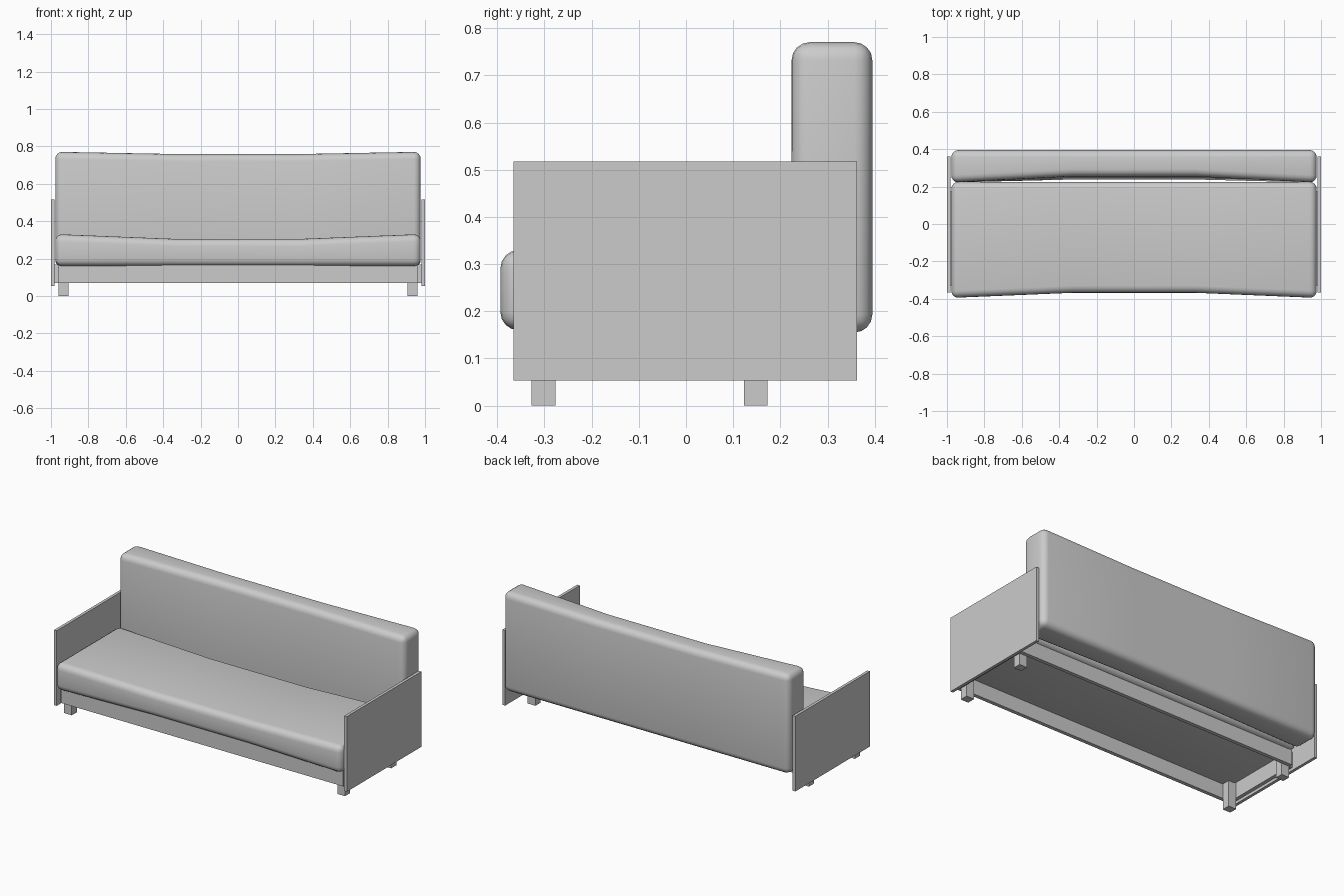
import bpy, bmesh, math

if "Cube" in bpy.data.objects:
    bpy.data.objects.remove(bpy.data.objects["Cube"])


def make_object(name, bm):
    mesh = bpy.data.meshes.new(name)
    bm.to_mesh(mesh)
    bm.free()
    obj = bpy.data.objects.new(name, mesh)
    bpy.context.collection.objects.link(obj)
    return obj


def box_mesh(lo, hi):
    bm = bmesh.new()
    bmesh.ops.create_cube(bm, size=1)
    for v in bm.verts:
        for i in range(3):
            v.co[i] = (lo[i] + hi[i]) / 2 + v.co[i] * (hi[i] - lo[i])
    return bm


def box(name, lo, hi):
    return make_object(name, box_mesh(lo, hi))


def cushion(name, lo, hi, sag):
    """Rounded box in three lengthwise sections; sag moves the middle section."""
    bm = box_mesh(lo, hi)
    mid_y, mid_z = (lo[1] + hi[1]) / 2, (lo[2] + hi[2]) / 2
    for x in (-0.33, 0.33):
        bmesh.ops.bisect_plane(bm, geom=bm.verts[:] + bm.edges[:] + bm.faces[:],
                               plane_co=(x, 0, 0), plane_no=(1, 0, 0))
    for v in bm.verts:
        if abs(v.co.x) < 0.5:
            dy, dz = sag[(v.co.y > mid_y, v.co.z > mid_z)]
            v.co.y += dy
            v.co.z += dz
    bm.normal_update()
    sharp = [e for e in bm.edges if e.calc_face_angle(0) > math.radians(40)]
    bmesh.ops.bevel(bm, geom=sharp, offset=0.038, segments=4, profile=0.5,
                    affect='EDGES', clamp_overlap=True)
    for f in bm.faces:
        f.smooth = True
    obj = make_object(name, bm)
    bpy.ops.object.select_all(action='DESELECT')
    obj.select_set(True)
    bpy.context.view_layer.objects.active = obj
    bpy.ops.object.shade_smooth_by_angle(angle=math.radians(40))
    return obj


# Cushions; sag keys are (is_rear, is_top), values are (dy, dz)
cushion("seat_cushion", (-0.977, -0.395, 0.16), (0.977, 0.225, 0.331),
        {(False, False): (0.027, 0), (False, True): (0.027, -0.026),
         (True, False): (0, 0), (True, True): (0, -0.026)})
cushion("back_cushion", (-0.977, 0.222, 0.155), (0.977, 0.395, 0.771),
        {(False, False): (0.015, 0), (False, True): (0.033, -0.012),
         (True, False): (0, 0), (True, True): (0, -0.012)})

# Front and rear rails of the base frame
box("front_rail", (-0.963, -0.350, 0.07), (0.963, -0.327, 0.168))
box("rear_rail", (-0.963, 0.173, 0.07), (0.963, 0.196, 0.168))

# Side panels, side rails and legs, mirrored left and right
for side, s in (("left", -1), ("right", 1)):
    def span(a, b):
        return sorted((s * a, s * b))

    x0, x1 = span(0.982, 1.0)
    box(f"{side}_arm_panel", (x0, -0.366, 0.053), (x1, 0.362, 0.517))
    x0, x1 = span(0.96, 0.983)
    box(f"{side}_side_rail", (x0, -0.328, 0.07), (x1, 0.174, 0.168))
    x0, x1 = span(0.907, 0.96)
    for end, y in (("front", -0.327), ("rear", 0.123)):
        box(f"{side}_{end}_leg", (x0, y, 0), (x1, y + 0.05, 0.165))
